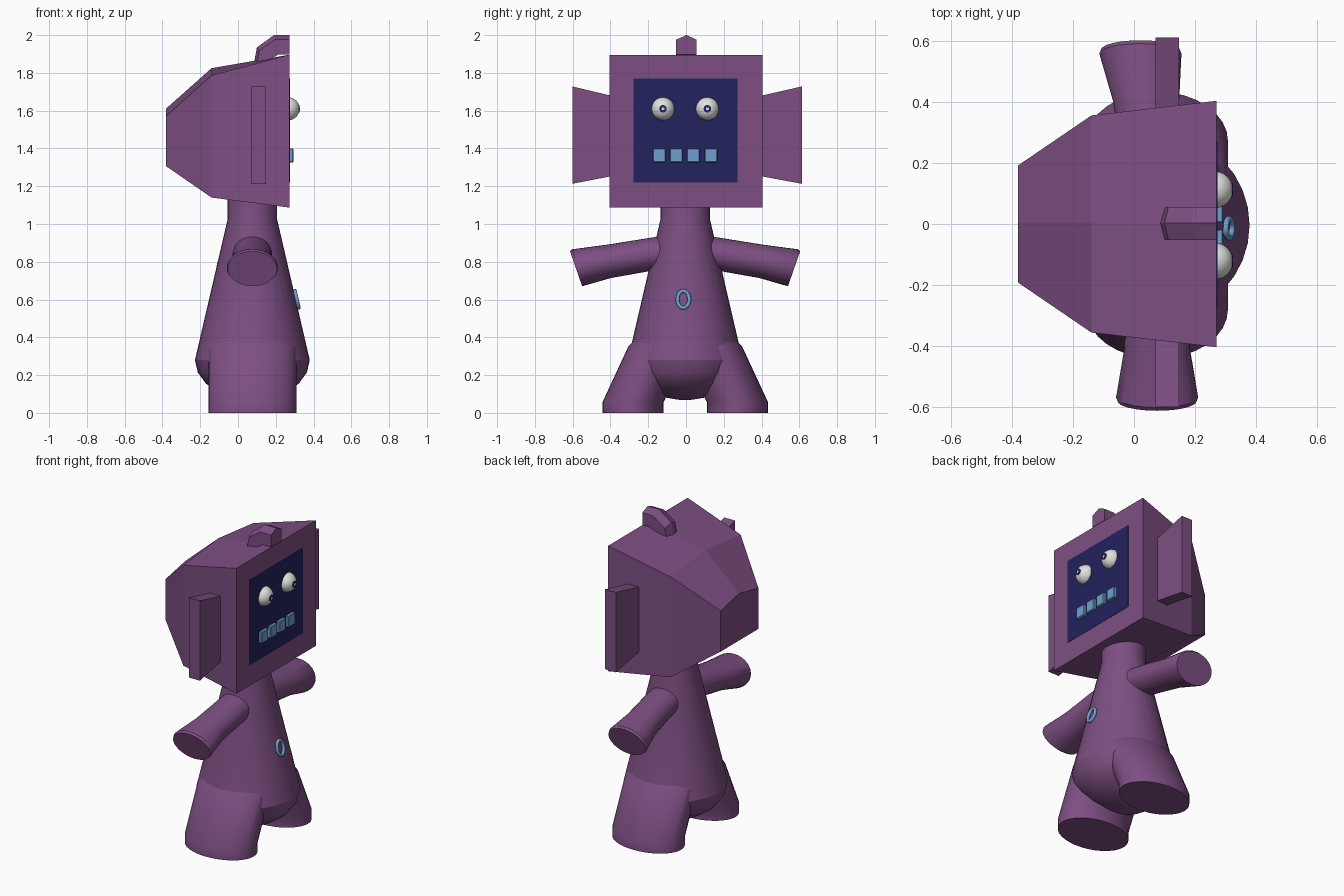
import bpy, bmesh, math
from mathutils import Vector, Matrix

if "Cube" in bpy.data.objects:
    bpy.data.objects.remove(bpy.data.objects["Cube"])


def material(name, rgb):
    m = bpy.data.materials.new(name)
    m.diffuse_color = (*rgb, 1)
    m.use_nodes = True
    m.node_tree.nodes["Principled BSDF"].inputs["Base Color"].default_value = m.diffuse_color
    return m


PURPLE = material("purple", (0.205, 0.078, 0.225))
NAVY = material("navy", (0.017, 0.017, 0.112))
BLUE = material("light blue", (0.165, 0.345, 0.62))
WHITE = material("eye white", (0.75, 0.75, 0.74))
CX = 0.076  # body axis


def finish(bm, name, mat, smooth=None):
    bmesh.ops.recalc_face_normals(bm, faces=bm.faces)
    me = bpy.data.meshes.new(name)
    bm.to_mesh(me)
    bm.free()
    ob = bpy.data.objects.new(name, me)
    bpy.context.collection.objects.link(ob)
    me.materials.append(mat)
    if smooth:
        bpy.ops.object.select_all(action='DESELECT')
        ob.select_set(True)
        bpy.context.view_layer.objects.active = ob
        bpy.ops.object.shade_smooth_by_angle(angle=math.radians(smooth))
    return ob


def loft(name, rings, mat, smooth=None):
    """Skin a list of closed rings and cap both ends."""
    bm = bmesh.new()
    vs = [[bm.verts.new(p) for p in r] for r in rings]
    n = len(rings[0])
    for a, b in zip(vs, vs[1:]):
        for i in range(n):
            j = (i + 1) % n
            bm.faces.new((a[i], a[j], b[j], b[i]))
    bm.faces.new(vs[0])
    bm.faces.new(vs[-1])
    return finish(bm, name, mat, smooth)


def ellipse(c, u, v, n=32):
    """Ring about c spanned by half-axis vectors u and v."""
    c, u, v = Vector(c), Vector(u), Vector(v)
    return [c + u * math.cos(t) + v * math.sin(t)
            for t in (2 * math.pi * i / n for i in range(n))]


def box(name, lo, hi, mat, bevel=0):
    bm = bmesh.new()
    lo, hi = Vector(lo), Vector(hi)
    bmesh.ops.create_cube(bm, size=1, matrix=Matrix.Translation((lo + hi) / 2)
                          @ Matrix.Diagonal((*(hi - lo), 1)))
    if bevel:
        bmesh.ops.bevel(bm, geom=bm.edges[:], offset=bevel, segments=1, affect='EDGES')
    return finish(bm, name, mat)


# Head: box front tapering to the back, with a slight ridge on top
def head_ring(x, w, z0, z1, ridge):
    return [(x, -w, z0), (x, w, z0), (x, w, z1), (x, 0.003, ridge), (x, -w, z1)]


loft("head", [head_ring(0.272, 0.405, 1.087, 1.896, 1.896),
              head_ring(-0.14, 0.357, 1.14, 1.787, 1.825),
              head_ring(-0.382, 0.192, 1.307, 1.57, 1.61)], PURPLE)

# Face screen and teeth
box("face_screen", (0.268, -0.277, 1.22), (0.274, 0.272, 1.77), NAVY)
for y in (-0.142, -0.052, 0.038, 0.132):
    box("tooth", (0.27, y - 0.034, 1.326), (0.293, y + 0.034, 1.4), BLUE, 0.004)

# Eyes with ringed pupils
for y in (-0.122, 0.113):
    bm = bmesh.new()
    bmesh.ops.create_uvsphere(bm, u_segments=24, v_segments=16, radius=0.061,
                              matrix=Matrix.Translation((0.265, y, 1.61)))
    finish(bm, "eye", WHITE, 40)
    for part, r, x0, x1, mat in (("pupil", 0.02, 0.319, 0.326, NAVY),
                                 ("pupil_dot", 0.008, 0.324, 0.327, WHITE)):
        loft(part, [ellipse((x, y, 1.61), (0, r, 0), (0, 0, r), 16)
                    for x in (x0, x1)], mat)

# Ears: flaring slabs
for s in (-1, 1):
    loft("ear", [[(0.07, y, z0), (0.148, y, z0), (0.148, y, z1), (0.07, y, z1)]
                 for y, z0, z1 in ((s * 0.37, 1.258, 1.673),
                                   (s * 0.607 + 0.006, 1.213, 1.728))], PURPLE)


# Crest on top of the head: ridged bar bending back and down
def crest_ring(bx, bz, sx, sz, tx, tz):
    return [(bx, -0.052, bz), (bx, 0.056, bz), (sx, 0.056, sz),
            (tx, 0.003, tz), (sx, -0.052, sz)]


loft("crest", [crest_ring(0.272, 1.898, 0.272, 1.976, 0.272, 2.0),
               crest_ring(0.215, 1.898, 0.196, 1.976, 0.19, 2.0),
               crest_ring(0.165, 1.87, 0.113, 1.918, 0.1, 1.935),
               crest_ring(0.15, 1.84, 0.1, 1.85, 0.085, 1.855)], PURPLE)

# Body: neck, cone and rounded bottom
profile = [(0.131, 1.15), (0.131, 1.025), (0.304, 0.28)]
profile += [(0.304 * math.cos(a), 0.28 - 0.212 * math.sin(a))
            for a in (math.radians(d) for d in (18, 36, 54, 70, 84))]
loft("body", [ellipse((CX, -0.004, z), (r, 0, 0), (0, r, 0)) for r, z in profile],
     PURPLE, 25)

# Legs: slanted oval columns with a straight foot
for s in (-1, 1):
    loft("leg", [ellipse((CX, s * y - 0.004, z), (0.233 * k, 0, 0), (0, 0.162 * k, 0))
                 for y, z, k in ((0.277, 0, 1), (0.277, 0.055, 1), (0.14, 0.35, 1),
                                 (0.11, 0.42, 0.8))], PURPLE, 25)

# Arms: tubes widening to a tilted flat end; the +y arm swings back
for s, swing in ((-1, 0.0), (1, -0.055)):
    loft("arm", [ellipse((CX + swing * k, s * y - 0.005, z), (rx, 0, 0), (0, s * ty, tz))
                 for y, z, rx, ty, tz, k in (
                     (0.06, 0.85, 0.10, 0.0, 0.095, 0),
                     (0.19, 0.838, 0.105, 0.0, 0.088, 0.2),
                     (0.405, 0.802, 0.108, 0.012, 0.088, 0.65),
                     (0.565, 0.77, 0.135, 0.033, 0.096, 1),
                     (0.577, 0.763, 0.13, 0.032, 0.092, 1))], PURPLE, 35)

# Belly ring lying on the cone
bm = bmesh.new()
N, M = 28, 10
vs = [[bm.verts.new(((0.010 * math.sin(b)),
                     (0.031 + 0.010 * math.cos(b)) * math.cos(a),
                     (0.046 + 0.010 * math.cos(b)) * math.sin(a)))
       for b in (2 * math.pi * j / M for j in range(M))]
      for a in (2 * math.pi * i / N for i in range(N))]
for i in range(N):
    for j in range(M):
        bm.faces.new((vs[i][j], vs[(i + 1) % N][j],
                      vs[(i + 1) % N][(j + 1) % M], vs[i][(j + 1) % M]))
bmesh.ops.transform(bm, verts=bm.verts, matrix=Matrix.Translation((0.312, -0.014, 0.601))
                    @ Matrix.Rotation(math.radians(-13), 4, 'Y'))
finish(bm, "belly_ring", BLUE, 60)
